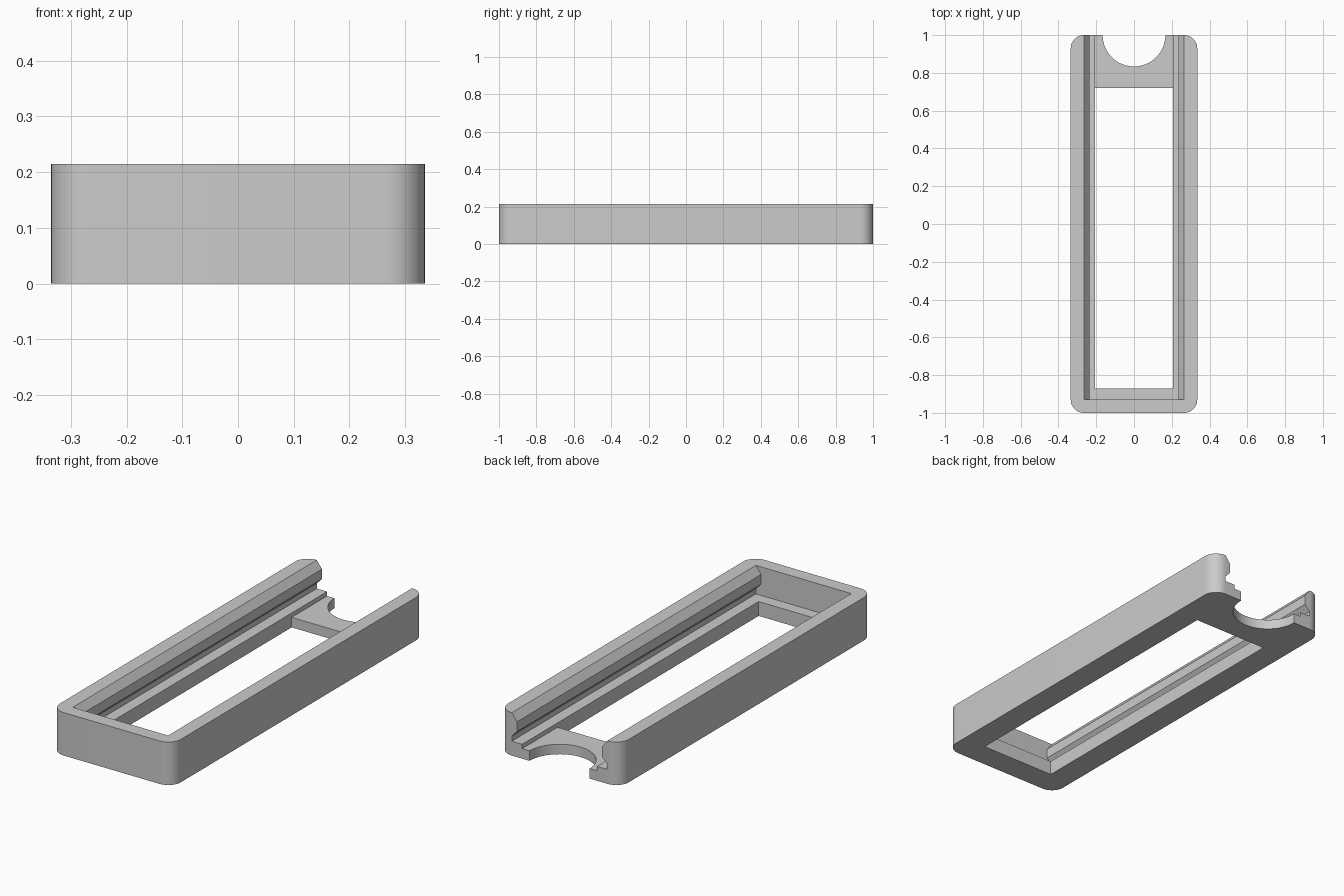
import bpy, bmesh, math
from mathutils import Vector

if "Cube" in bpy.data.objects:
    bpy.data.objects.remove(bpy.data.objects["Cube"])

HALF_W, HALF_L, HEIGHT, RADIUS = 0.335, 1.0, 0.215, 0.07
FLOOR, LEDGE = 0.05, 0.072
WINDOW_X, WINDOW_FRONT, WINDOW_BACK = 0.207, -0.87, 0.72

gray = bpy.data.materials.new("plain gray")
gray.use_nodes = True
gray.diffuse_color = (0.6, 0.6, 0.6, 1)
gray.node_tree.nodes["Principled BSDF"].inputs["Base Color"].default_value = (0.6, 0.6, 0.6, 1)


def prism(name, points, offset):
    """Extrude a closed planar outline along an offset vector."""
    bm = bmesh.new()
    base = bm.faces.new([bm.verts.new(p) for p in points])
    moved = bmesh.ops.extrude_face_region(bm, geom=[base], use_keep_orig=True)["geom"]
    bmesh.ops.translate(bm, vec=Vector(offset),
                        verts=[g for g in moved if isinstance(g, bmesh.types.BMVert)])
    bmesh.ops.recalc_face_normals(bm, faces=bm.faces)
    mesh = bpy.data.meshes.new(name)
    bm.to_mesh(mesh)
    bm.free()
    obj = bpy.data.objects.new(name, mesh)
    bpy.context.collection.objects.link(obj)
    mesh.materials.append(gray)
    return obj


def box(name, x, y0, y1, z0, z1):
    return prism(name, [(-x, y0, z0), (x, y0, z0), (x, y1, z0), (-x, y1, z0)], (0, 0, z1 - z0))


def arc(cx, cy, r, start, end, steps):
    for i in range(steps + 1):
        a = math.radians(start + (end - start) * i / steps)
        yield (cx + r * math.cos(a), cy + r * math.sin(a))


# Rounded outer body
outline = []
for i, (sx, sy) in enumerate([(1, 1), (-1, 1), (-1, -1), (1, -1)]):
    outline += arc(sx * (HALF_W - RADIUS), sy * (HALF_L - RADIUS), RADIUS, 90 * i, 90 * i + 90, 12)
body = prism("tray_frame", [(x, y, 0) for x, y in outline], (0, 0, HEIGHT))

# Channel with chamfered, undercut side rails, open at the back
half = [(0.264, LEDGE), (0.264, 0.098), (0.235, 0.128), (0.235, 0.177),
        (0.264, HEIGHT), (0.264, HEIGHT + 0.1)]
profile = half + [(-x, z) for x, z in reversed(half)]
cutters = [
    prism("channel_cutter", [(x, -0.93, z) for x, z in profile], (0, 2.1, 0)),
    # Floor window, lowered back floor and round finger notch
    box("window_cutter", WINDOW_X, WINDOW_FRONT, WINDOW_BACK, -0.1, 0.15),
    box("back_floor_cutter", WINDOW_X, WINDOW_BACK - 0.1, 1.1, FLOOR, 0.15),
    prism("notch_cutter", [(x, y, -0.1) for x, y in arc(0, 1, 0.166, 0, 354.375, 63)], (0, 0, 0.3)),
]

bpy.context.view_layer.objects.active = body
for cutter in cutters:
    mod = body.modifiers.new(cutter.name, "BOOLEAN")
    mod.operation = "DIFFERENCE"
    mod.solver = "EXACT"
    mod.object = cutter
    bpy.ops.object.modifier_apply(modifier=mod.name)
    bpy.data.objects.remove(cutter)

# Smooth rounded corners, crisp edges
bpy.ops.object.select_all(action="DESELECT")
body.select_set(True)
bpy.ops.object.shade_smooth_by_angle(angle=math.radians(20))
